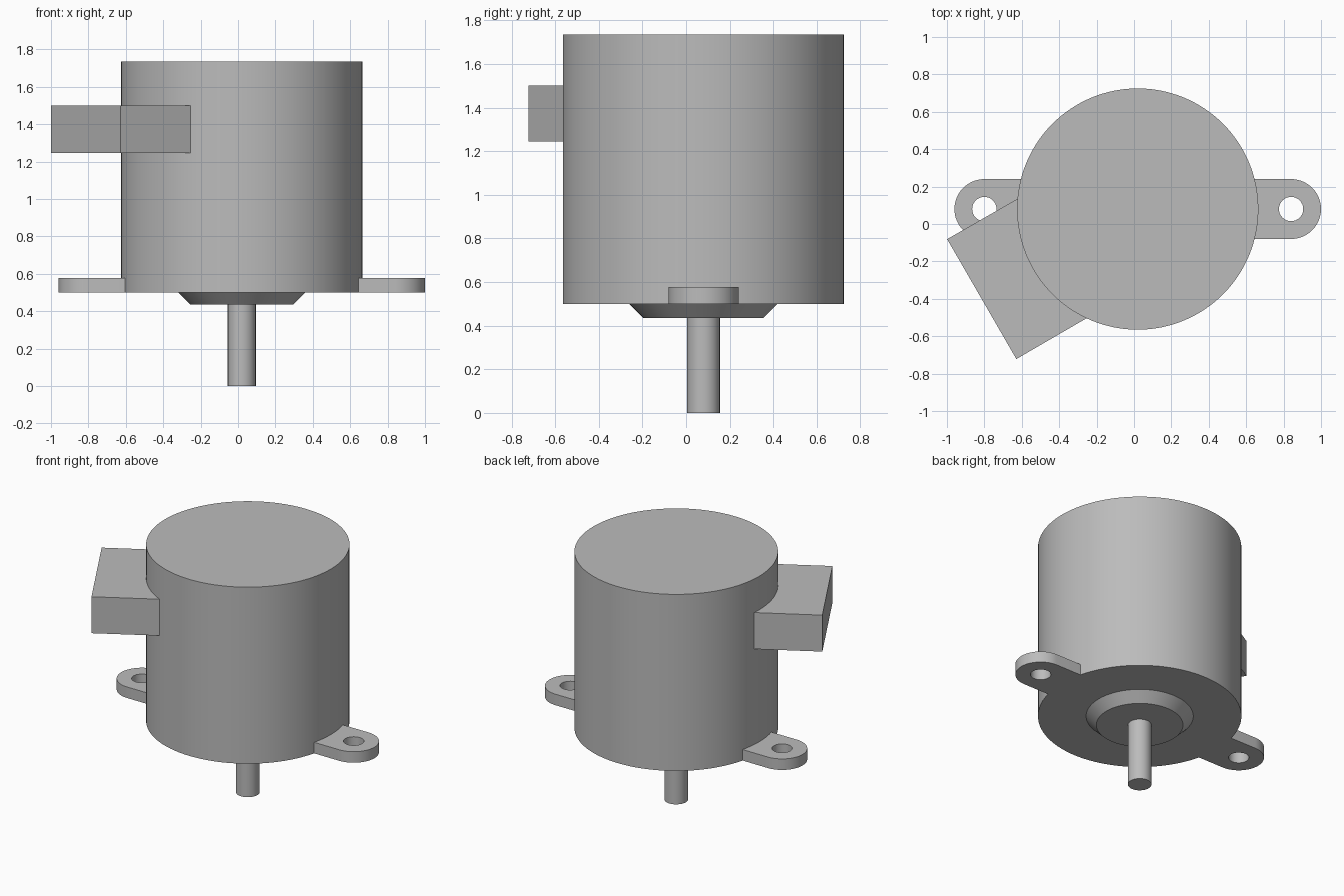
import bpy, bmesh
from math import sin, cos, asin, pi, radians, sqrt
from mathutils import Matrix, Vector

if "Cube" in bpy.data.objects:
    bpy.data.objects.remove(bpy.data.objects["Cube"], do_unlink=True)

AXIS = Vector((0.02, 0.08, 0))   # motor axis
BODY_R, BASE, TOP = 0.645, 0.5, 1.735

grey = bpy.data.materials.new("plain_grey")
grey.use_nodes = True
grey.diffuse_color = (0.5, 0.5, 0.5, 1)
grey.node_tree.nodes["Principled BSDF"].inputs["Base Color"].default_value = grey.diffuse_color


def arc(r, start, end, n, cx=0.0):
    """Points along an arc, both ends included."""
    return [(cx + r * cos(start + (end - start) * i / n),
             r * sin(start + (end - start) * i / n)) for i in range(n + 1)]


def finish(name, bm, turn=0.0):
    bmesh.ops.recalc_face_normals(bm, faces=bm.faces)
    bm.transform(Matrix.Translation(AXIS) @ Matrix.Rotation(turn, 4, 'Z'))
    mesh = bpy.data.meshes.new(name)
    bm.to_mesh(mesh)
    bm.free()
    mesh.materials.append(grey)
    ob = bpy.data.objects.new(name, mesh)
    bpy.context.collection.objects.link(ob)
    bpy.ops.object.select_all(action='DESELECT')
    ob.select_set(True)
    bpy.context.view_layer.objects.active = ob
    bpy.ops.object.shade_smooth_by_angle(angle=radians(30))


def prism(name, loops, z0, z1, turn=0.0):
    """Extrude an outline, with optional holes, from z0 to z1."""
    bm = bmesh.new()
    edges = []
    for loop in loops:
        vs = [bm.verts.new((x, y, z0)) for x, y in loop]
        edges += [bm.edges.new((vs[i - 1], vs[i])) for i in range(len(vs))]
    bmesh.ops.triangle_fill(bm, edges=edges, use_beauty=True, normal=(0, 0, 1))
    geo = bmesh.ops.extrude_face_region(bm, geom=bm.faces[:], use_keep_orig=True)["geom"]
    bmesh.ops.translate(bm, vec=(0, 0, z1 - z0),
                        verts=[g for g in geo if isinstance(g, bmesh.types.BMVert)])
    finish(name, bm, turn)


def turned(name, r_bottom, r_top, z0, z1, segments):
    """Round part about the motor axis."""
    bm = bmesh.new()
    bmesh.ops.create_cone(bm, cap_ends=True, segments=segments, radius1=r_bottom,
                          radius2=r_top, depth=z1 - z0,
                          matrix=Matrix.Translation((0, 0, (z0 + z1) / 2)))
    finish(name, bm)


# Body, tapered boss underneath and output shaft
turned("motor_body", BODY_R, BODY_R, BASE, TOP, 128)
turned("tapered_boss", 0.275, 0.34, 0.435, BASE, 96)
turned("output_shaft", 0.075, 0.075, 0, 0.436, 48)

# Mounting ears: rounded tabs with a screw hole, ending on the body wall
EAR_R, EAR_X, HOLE_R = 0.16, 0.82, 0.065
half = asin(EAR_R / BODY_R)
ear = arc(EAR_R, -pi / 2, pi / 2, 32, EAR_X) + arc(BODY_R - 0.002, half, -half, 12)
hole = arc(HOLE_R, 0, 2 * pi, 32, EAR_X)[:-1]
for name, turn in (("left_mounting_ear", 0), ("right_mounting_ear", pi)):
    prism(name, [ear, hole], BASE, 0.577, turn)

# Connector block, angled to the front right of the body
HALF_W, REACH = 0.37, 0.963
half = asin(HALF_W / BODY_R)
block = [(REACH, -HALF_W), (REACH, HALF_W)] + arc(BODY_R - 0.002, half, -half, 24)
prism("connector_block", [block], 1.245, 1.5, radians(210))
